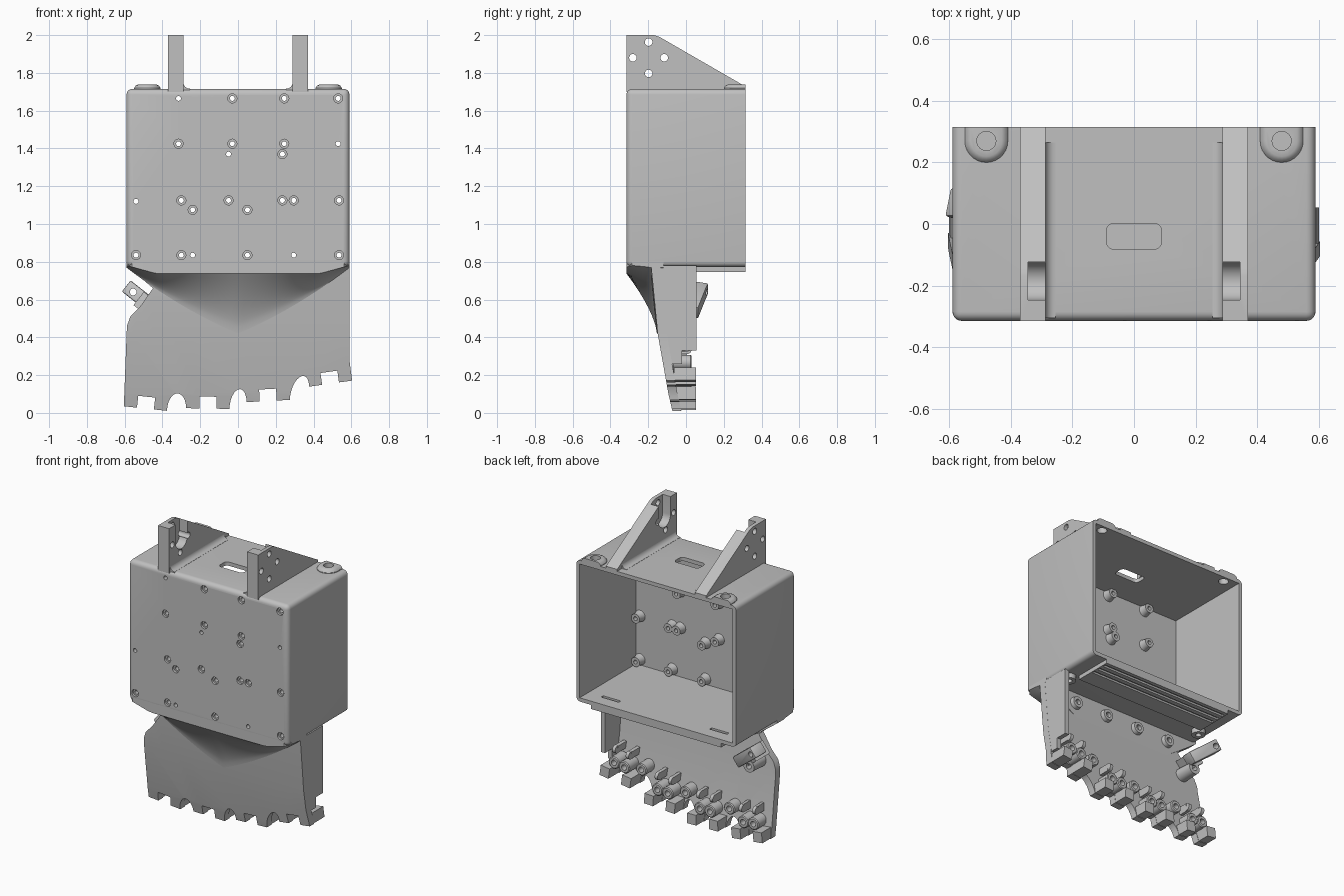
import bpy, bmesh
from math import pi, sin, cos, radians
from mathutils import Vector, Matrix

old = bpy.data.objects.get("Cube")
if old:
    bpy.data.objects.remove(old, do_unlink=True)

grey = bpy.data.materials.new("plain_grey")
grey.use_nodes = True
grey.diffuse_color = (0.53, 0.53, 0.53, 1)
grey.node_tree.nodes["Principled BSDF"].inputs["Base Color"].default_value = (0.53, 0.53, 0.53, 1)


def finish(bm, name):
    bmesh.ops.recalc_face_normals(bm, faces=bm.faces)
    mesh = bpy.data.meshes.new(name)
    bm.to_mesh(mesh)
    bm.free()
    mesh.materials.append(grey)
    obj = bpy.data.objects.new(name, mesh)
    bpy.context.collection.objects.link(obj)
    return obj


def cut(obj, bm):
    tool = finish(bm, "cutter")
    tool.hide_render = True
    mod = obj.modifiers.new("cut", 'BOOLEAN')
    mod.operation, mod.solver, mod.object = 'DIFFERENCE', 'EXACT', tool
    bpy.ops.object.select_all(action='DESELECT')
    bpy.context.view_layer.objects.active = obj
    obj.select_set(True)
    bpy.ops.object.modifier_apply(modifier=mod.name)
    bpy.data.objects.remove(tool, do_unlink=True)


def box(bm, centre, size, turn=None):
    m = Matrix.Translation(centre) @ (turn or Matrix()) @ Matrix.Diagonal((*size, 1))
    bmesh.ops.create_cube(bm, size=1, matrix=m)


def cyl(bm, centre, axis, r, depth):
    turn = Vector(axis).to_track_quat('Z', 'Y').to_matrix().to_4x4()
    bmesh.ops.create_cone(bm, cap_ends=True, segments=24, radius1=r, radius2=r,
                          depth=depth, matrix=Matrix.Translation(centre) @ turn)


def skin(bm, rings, closed=False):
    for a, b in zip(rings, rings[1:] + (rings[:1] if closed else [])):
        for i in range(len(a)):
            j = (i + 1) % len(a)
            bm.faces.new((a[i], a[j], b[j], b[i]))
    if not closed:
        bm.faces.new(rings[0])
        bm.faces.new(rings[-1])


def tube(bm, base, axis, profile, n=24):
    """Revolve a closed (radius, height) loop around an axis."""
    turn = Vector(axis).to_track_quat('Z', 'Y').to_matrix()
    skin(bm, [[bm.verts.new(Vector(base) + turn @ Vector((r * cos(2 * pi * i / n), r * sin(2 * pi * i / n), h)))
               for i in range(n)] for r, h in profile], closed=True)


def prism(bm, pts, axis, lo, hi):
    """Extrude a 2D outline along one axis."""
    place = {'x': lambda p, d: (d, p[0], p[1]), 'y': lambda p, d: (p[0], d, p[1]),
             'z': lambda p, d: (p[0], p[1], d)}[axis]
    skin(bm, [[bm.verts.new(place(p, d)) for p in pts] for d in (lo, hi)])


def arc(cx, cy, r, a0, a1, n=14):
    return [(cx + r * cos(radians(a0 + (a1 - a0) * i / n)),
             cy + r * sin(radians(a0 + (a1 - a0) * i / n))) for i in range(n + 1)]


# Housing: rounded box, open at the back
BOTTOM, TOP, W, D = 0.772, 1.715, 0.59, 0.315
bm = bmesh.new()
box(bm, (0, 0, (BOTTOM + TOP) / 2), (2 * W, 2 * D, TOP - BOTTOM))
edges = [e for e in bm.edges if min(v.co.y for v in e.verts) < 0]
bmesh.ops.bevel(bm, geom=edges, offset=0.03, segments=5, profile=0.5, affect='EDGES')
housing = finish(bm, "housing")
bm = bmesh.new()
box(bm, (0, 0.05, (BOTTOM + TOP) / 2), (2 * W - 0.05, 2 * D + 0.03, TOP - BOTTOM - 0.05))
cut(housing, bm)

# Screw holes in the front wall, grouped by height, with standoffs inside
wide = {1.665: (-.03, .245, .53), 1.425: (-.315, -.03, .245), 1.37: (.235,),
        1.125: (-.3, -.05, .235, .295, .535), 1.075: (-.24, .05), .835: (-.54, -.3, .05, .535)}
narrow = {1.665: (-.315,), 1.425: (.53,), 1.37: (-.05,), 1.12: (-.54,), .835: (-.24, .295)}
bores, holes, bm = bmesh.new(), bmesh.new(), bmesh.new()
for group in (wide, narrow):
    for z, xs in group.items():
        for x in xs:
            cyl(holes, (x, -D, z), (0, 1, 0), 0.013, 0.2)
            tube(bm, (x, -D + 0.02, z), (0, 1, 0),
                 [(.042, 0), (.036, .02), (.031, .045), (.031, .065), (.013, .065), (.013, 0)])
            if group is wide:
                cyl(bores, (x, -D, z), (0, 1, 0), 0.024, 0.03)
cut(housing, bores)
cut(housing, holes)
finish(bm, "standoffs")

# Openings in the roof and floor
bm = bmesh.new()
box(bm, (0, -0.04, TOP), (0.18, 0.084, 0.2))
upright = [e for e in bm.edges if abs(e.verts[0].co.z - e.verts[1].co.z) > 0.1]
bmesh.ops.bevel(bm, geom=upright, offset=0.025, segments=5, profile=0.5, affect='EDGES')
for s in (-1, 1):
    cyl(bm, (s * 0.48, 0.27, TOP), (0, 0, 1), 0.031, 0.2)
    box(bm, (s * 0.4, 0.22, BOTTOM), (0.13, 0.022, 0.2))
cut(housing, bm)

for s, side in ((1, "left"), (-1, "right")):
    # Tapered pads around the roof holes
    bm = bmesh.new()
    rings = []
    for r, z in ((.07, TOP - .01), (.07, TOP + .005), (.062, TOP + .017), (.05, TOP + .023)):
        pts = [(s * .48 + r, D)] + arc(s * .48, .27, r, 0, -180) + [(s * .48 - r, D)]
        rings.append([bm.verts.new((x, y, z)) for x, y in pts])
    skin(bm, rings)
    pad = finish(bm, side + "_roof_pad")
    bm = bmesh.new()
    cyl(bm, (s * 0.48, 0.27, TOP), (0, 0, 1), 0.031, 0.2)
    cut(pad, bm)

    # Mounting arms with a rounded slot and four holes
    bm = bmesh.new()
    prism(bm, [(-D, 1.7), (-D, 2), (-0.17, 2), (-0.143, 1.992), (D, 1.728), (D, 1.7)],
          'x', s * 0.288, s * 0.37)
    arm = finish(bm, side + "_arm")
    bm = bmesh.new()
    prism(bm, [(-0.123, 2.1)] + arc(-0.185, 1.88, 0.062, 0, -180) + [(-0.247, 2.1)],
          'x', s * 0.25, s * 0.345)
    cut(arm, bm)
    bm = bmesh.new()
    for i in range(4):
        a = i * pi / 2
        cyl(bm, (s * 0.33, -0.198 + 0.083 * cos(a), 1.88 + 0.083 * sin(a)), (1, 0, 0), 0.02, 0.2)
    cut(arm, bm)

    # Fillet at the foot of each arm
    bm = bmesh.new()
    foot = [(.29, TOP - .005)] + arc(.255, 1.75, .034, 0, -90, 6) + [(.255, TOP - .005)]
    prism(bm, [(s * x, z) for x, z in foot], 'y', -D + 0.01, D - 0.05)
    finish(bm, side + "_arm_fillet")


# Palm plate: toothed outline on a sloping front
def front(z):
    knots = [(0.0, -.07), (0.1, -.093), (.42, -.15), (.8, -.187)]
    for (z0, y0), (z1, y1) in zip(knots, knots[1:]):
        if z <= z1:
            return y0 + (y1 - y0) * (z - z0) / (z1 - z0)
    return knots[-1][1]


fingers = [(-.49, .023, -6), (-.16, .023, -1), (.16, .063, 3), (.49, .155, 8)]


def local(finger, x, z):
    c, z0, deg = finger
    a = radians(deg)
    return (c + x * cos(a) - z * sin(a), z0 + x * sin(a) + z * cos(a))


outline = []
for f in fingers:
    start = local(f, -.115, 0)
    if outline:
        end = outline[-1]
        for i in range(1, 12):
            t = (1 - cos(pi * i / 12)) / 2
            outline.append((end[0] + (start[0] - end[0]) * t,
                            end[1] + (start[1] - end[1]) * t + 0.085 * sin(pi * i / 12)))
    outline += [start] + [local(f, x, z) for x, z in
                          ((-.045, 0), (-.045, .063), (.045, .063), (.045, 0), (.115, 0))]
outline += [(.59, .28), (.59, .78), (-.59, .78), (-.45, .66), (-.52, .56), (-.57, .51), (-.588, .46)]
bm = bmesh.new()
bm.faces.new([bm.verts.new((x, 0, z)) for x, z in outline])
bm.normal_update()
bmesh.ops.triangulate(bm, faces=bm.faces[:])
for z in (0.1, 0.42):
    bmesh.ops.bisect_plane(bm, geom=bm.verts[:] + bm.edges[:] + bm.faces[:],
                           plane_co=(0, 0, z), plane_no=(0, 0, 1))
grown = bmesh.ops.extrude_face_region(bm, geom=bm.faces[:])["geom"]
back = {v for v in grown if isinstance(v, bmesh.types.BMVert)}
for v in bm.verts:
    v.co.y = front(v.co.z) + (0.048 if v in back else 0)
finish(bm, "palm_plate")

# Palm side wall
bm = bmesh.new()
prism(bm, [(-.185, .78), (-.15, .42), (-.12, .26), (-.02, .26), (-.02, .33), (.055, .33), (.055, .78)],
      'x', .56, .5895)
finish(bm, "palm_side_wall")

# Pointed blend from housing to palm
bm = bmesh.new()
cols, rows, sections = 40, 10, []
for i in range(cols + 1):
    x = -W + 2 * W * i / cols
    low = 0.42 + 0.42 * abs(x) + 0.29 * x * x
    high = max(0.737, 0.737 + 0.27 * (abs(x) - 0.43))
    y0 = front(low) - 0.004
    edge = -D + 0.03 * max(0, (abs(x) - W + 0.03) / 0.03)
    col = [(x, -0.12, low)]
    col += [(x, y0 + (edge - y0) * (k / rows) ** 1.5, low + (high - low) * k / rows) for k in range(rows + 1)]
    col += [(x, edge, 0.803), (x, -0.12, 0.803)]
    sections.append([bm.verts.new(p) for p in col])
skin(bm, sections)
blend = finish(bm, "palm_blend")
bm = bmesh.new()
box(bm, (0, 0, 0.9), (2 * W - 0.05, 2 * D - 0.05, 0.206))
cut(blend, bm)

# Grooved rail below the housing, closed at both ends
bm = bmesh.new()
rail = [(.055, .78), (.055, .745)]
for y in (.17, .22, .27):
    rail += [(y, .745), (y, .757), (y + .02, .757), (y + .02, .745)]
prism(bm, rail + [(D, .745), (D, .78)], 'x', -.47, .47)
for s in (-1, 1):
    box(bm, (s * .475, .185, .7625), (.01, .26, .035))
finish(bm, "floor_rail")

# Knuckle bosses, teeth and hinge lugs behind each finger notch
bm = bmesh.new()
ring = [(.04, 0), (.04, .095), (.034, .1), (.018, .1), (.018, 0)]
for f in fingers:
    turn = Matrix.Rotation(-radians(f[2]), 4, 'Y')
    for s in (-1, 1):
        x, z = local(f, s * .08, .037)
        box(bm, (x, -.005, z), (.066, .118, .068), turn)
        x, z = local(f, s * .038, .108)
        tube(bm, (x, -.07, z), (0, 1, 0), ring)
        x, z = local(f, s * .05, .19)
        box(bm, (x, -.04, z), (.022, .09, .05), turn)
        cyl(bm, (x, .005, z), (1, 0, 0), .025, .022)
for a, b in zip(fingers, fingers[1:]):
    tube(bm, ((a[0] + b[0]) / 2, -.09, (a[1] + b[1]) / 2 + .155), (0, 1, 0), ring)
finish(bm, "knuckle_mounts")

# Cable guides at the top of the palm
bm = bmesh.new()
for x in (-.36, -.12, .12, .36):
    tube(bm, (x, -.14, .7), (0, 1, 0), [(.045, 0), (.036, .045), (.018, .045), (.018, 0)])
for x in (-.5, .52):
    tube(bm, (x, .01, .74), (0, 0, 1), [(.042, 0), (.042, .04), (.018, .04), (.018, 0)])
finish(bm, "cable_guides")

# Thumb mount on the right edge
bm = bmesh.new()
turn = Matrix.Rotation(radians(38), 4, 'Y') @ Matrix.Rotation(radians(-14), 4, 'Z')
box(bm, (-.5, .045, .6), (.22, .095, .075), turn)
bmesh.ops.bevel(bm, geom=bm.edges[:], offset=.008, segments=2, profile=.5, affect='EDGES')
thumb = finish(bm, "thumb_mount")
bm = bmesh.new()
cyl(bm, (-.555, .05, .64), (0, 1, 0), .018, .3)
cut(thumb, bm)
bm = bmesh.new()
box(bm, (-.48, -.05, .57), (.09, .12, .09), turn)
tube(bm, (-.47, -.12, .5), (0, 1, 0), [(.045, 0), (.04, .13), (.018, .13), (.018, 0)])
finish(bm, "thumb_base")

# Smooth curved faces, keep edges sharp
bpy.ops.object.select_all(action='DESELECT')
for obj in bpy.context.collection.objects:
    if obj.type == 'MESH' and grey.name in obj.data.materials:
        obj.select_set(True)
        bpy.context.view_layer.objects.active = obj
bpy.ops.object.shade_smooth_by_angle(angle=radians(30))
